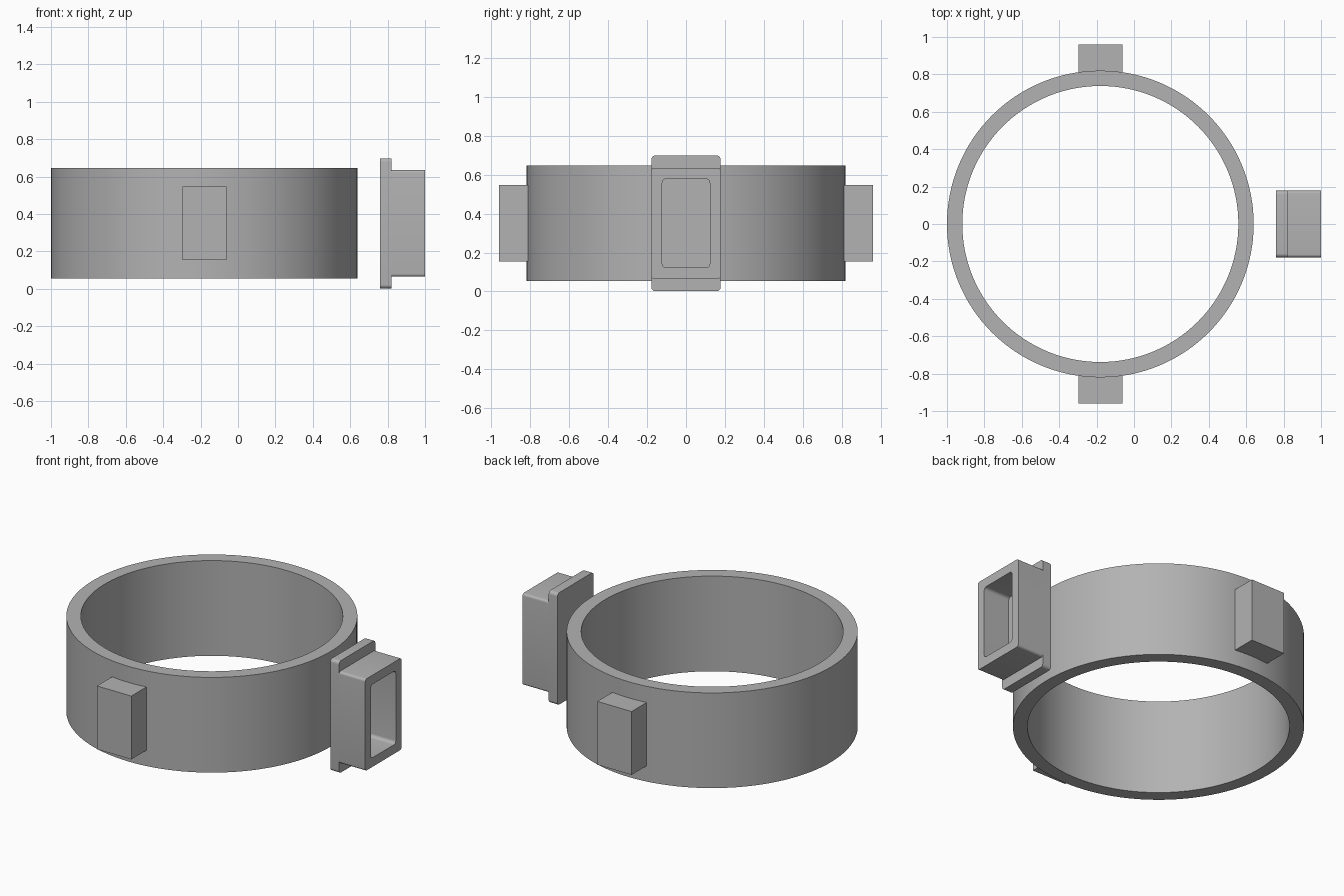
import bpy, bmesh
from math import cos, sin, pi, radians

cube = bpy.data.objects.get("Cube")
if cube:
    bpy.data.objects.remove(cube, do_unlink=True)

# One plain grey for every part
grey = bpy.data.materials.new("plain grey")
grey.use_nodes = True
colour = (0.45, 0.45, 0.45, 1)
grey.diffuse_color = colour
grey.node_tree.nodes["Principled BSDF"].inputs["Base Color"].default_value = colour

RING_X = -0.18
MID_Z = 0.35


def finish(name, bm):
    bmesh.ops.recalc_face_normals(bm, faces=bm.faces)
    mesh = bpy.data.meshes.new(name)
    bm.to_mesh(mesh)
    bm.free()
    mesh.materials.append(grey)
    obj = bpy.data.objects.new(name, mesh)
    bpy.context.collection.objects.link(obj)
    bpy.ops.object.select_all(action="DESELECT")
    obj.select_set(True)
    bpy.context.view_layer.objects.active = obj
    bpy.ops.object.shade_smooth_by_angle(angle=radians(30))
    return obj


def skin(name, loops, closed):
    """Join matching loops of points; cap both ends or close into a tube."""
    bm = bmesh.new()
    rows = [[bm.verts.new(p) for p in loop] for loop in loops]
    pairs = list(zip(rows, rows[1:]))
    if closed:
        pairs.append((rows[-1], rows[0]))
    else:
        bm.faces.new(rows[0])
        bm.faces.new(rows[-1])
    for a, b in pairs:
        for i in range(len(a)):
            j = (i + 1) % len(a)
            bm.faces.new((a[i], a[j], b[j], b[i]))
    return finish(name, bm)


def circle(radius, z, steps=128):
    return [(RING_X + radius * cos(2 * pi * i / steps),
             radius * sin(2 * pi * i / steps), z) for i in range(steps)]


def rounded_rect(x, half_y, half_z, r, steps=6):
    points = []
    for corner, (sy, sz) in enumerate([(1, 1), (-1, 1), (-1, -1), (1, -1)]):
        for i in range(steps + 1):
            a = pi / 2 * (corner + i / steps)
            points.append((x, sy * (half_y - r) + r * cos(a),
                           MID_Z + sz * (half_z - r) + r * sin(a)))
    return points


# Open band
OUTER, INNER, LOW, HIGH = 0.82, 0.738, 0.055, 0.647
skin("ring_band", [circle(OUTER, LOW), circle(OUTER, HIGH),
                   circle(INNER, HIGH), circle(INNER, LOW)], True)

# Lugs on the front and back of the band
for name, side in (("front_lug", -1), ("back_lug", 1)):
    bm = bmesh.new()
    bmesh.ops.create_cube(bm, size=1)
    bmesh.ops.scale(bm, vec=(0.236, 0.19, 0.394), verts=bm.verts)
    bmesh.ops.translate(bm, vec=(RING_X, side * 0.865, MID_Z), verts=bm.verts)
    finish(name, bm)

# Separate socket: flange plate with a hollow rectangular body
BACK, STEP, END = 0.76, 0.82, 1.0
skin("socket_flange", [rounded_rect(BACK, 0.178, 0.348, 0.02),
                       rounded_rect(STEP, 0.178, 0.348, 0.02)], False)
skin("socket_body", [rounded_rect(STEP, 0.178, 0.285, 0.015),
                     rounded_rect(END, 0.178, 0.285, 0.015),
                     rounded_rect(END, 0.122, 0.228, 0.02),
                     rounded_rect(STEP, 0.122, 0.228, 0.02)], True)
